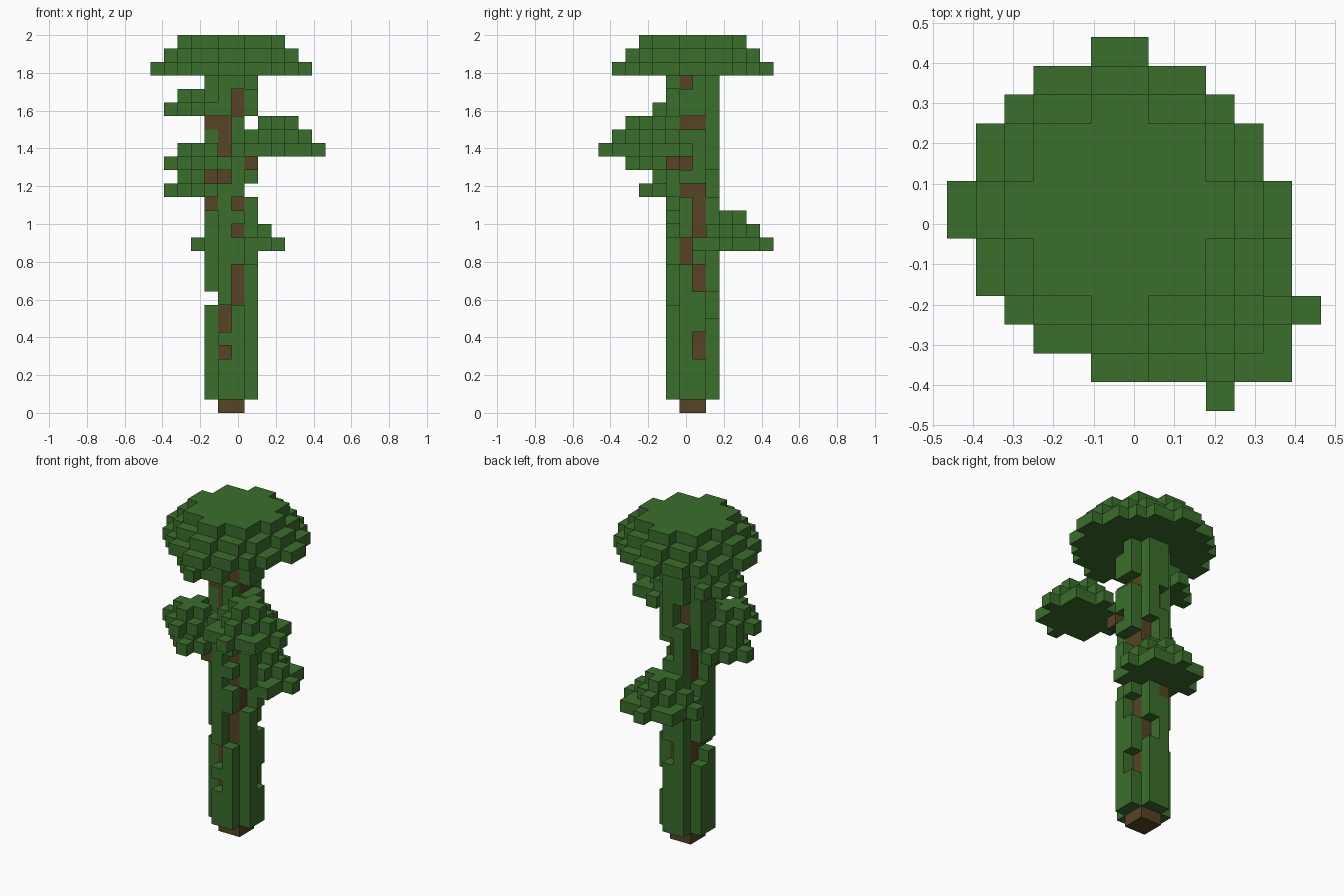
import bpy
import bmesh
from mathutils import Vector

if "Cube" in bpy.data.objects:
    bpy.data.objects.remove(bpy.data.objects["Cube"], do_unlink=True)

U = 2 / 28            # block size
TOP = 25              # layer where the crown begins


def material(name, colour):
    mat = bpy.data.materials.new(name)
    mat.use_nodes = True
    mat.diffuse_color = colour
    mat.node_tree.nodes["Principled BSDF"].inputs["Base Color"].default_value = colour
    return mat


leaf = material("leaf green", (0.043, 0.156, 0.025, 1))
bark = material("bark brown", (0.092, 0.056, 0.018, 1))


def disc(cx, cy, k, r):
    """Round layer of blocks centred on one block."""
    span = range(-r, r + 1)
    return {(cx + a, cy + b, k) for a in span for b in span if a * a + b * b <= r * r}


def crown_disc(k, r):
    """Round layer centred on the middle of the two by two trunk."""
    return {(i, j, k) for i in range(13) for j in range(13)
            if (i - 5.5) ** 2 + (j - 6.5) ** 2 <= r * r + r + 1}


def cluster(cx, cy, k, r):
    """Stack of shrinking leaf layers at a branch end."""
    return set().union(*(disc(cx, cy, k + n, r - n) for n in range(r)))


def vine(i, j, gaps):
    """Vertical strip of blocks with missing layers."""
    return {(i, j, k) for k in range(1, TOP) if k not in gaps}


# Wood
trunk = {(i, j, k) for i in (5, 6) for j in (6, 7) for k in range(TOP)}
branches = {(5, 8, 11), (4, 5, 15), (4, 5, 17), (7, 5, 18), (4, 6, 21)}

# Foliage
crown = crown_disc(TOP, 5) | crown_disc(TOP + 1, 4) | crown_disc(TOP + 2, 3)
vines = set().union(
    vine(5, 5, (4, 6, 7, 17, 19, 20, 21)),
    vine(6, 5, (8, 9, 10, 13, 15, 22, 23)),
    vine(7, 6, (11, 12, 16, 18, 21, 24)),
    vine(7, 7, (4, 5, 9, 10, 13, 14, 15, 16, 21)),
    vine(4, 6, (8, 21)),
    vine(4, 7, (7, 8, 14, 15, 16)),
    vine(5, 8, (19, 20)),
    vine(6, 8, (7, 8, 16, 17)))

parts = [
    ("trunk", trunk, bark),
    ("branch_stubs", branches, bark),
    ("crown", crown, leaf),
    ("back_leaf_cluster", cluster(6, 9, 12, 3), leaf),
    ("front_leaf_cluster", cluster(9, 3, 19, 3), leaf),
    ("lower_side_leaf_cluster", cluster(3, 5, 16, 2), leaf),
    ("middle_side_leaf_cluster", cluster(3, 4, 18, 2), leaf),
    ("upper_side_leaf_cluster", cluster(3, 6, 22, 2), leaf),
    ("vines", vines, leaf),
]
solid = set().union(*(blocks for _, blocks, _ in parts))


def build(name, blocks, mat):
    """Mesh of the exposed block sides."""
    bm = bmesh.new()
    for block in sorted(blocks):
        centre = Vector(block) - Vector((6, 6, -0.5))
        for axis in range(3):
            for sign in (-1, 1):
                normal = Vector((0, 0, 0))
                normal[axis] = sign
                if tuple(int(c + n) for c, n in zip(block, normal)) in solid:
                    continue
                side = Vector((0, 0, 0))
                side[(axis + 1) % 3] = 1
                up = normal.cross(side)
                corners = (-side - up, side - up, side + up, up - side)
                bm.faces.new([bm.verts.new((centre + (normal + c) / 2) * U)
                              for c in corners])
    bmesh.ops.remove_doubles(bm, verts=bm.verts, dist=U / 100)
    mesh = bpy.data.meshes.new(name)
    bm.to_mesh(mesh)
    bm.free()
    mesh.materials.append(mat)
    bpy.context.collection.objects.link(bpy.data.objects.new(name, mesh))


# Earlier parts keep any block they share with later ones
used = set()
for name, blocks, mat in parts:
    build(name, blocks - used, mat)
    used |= blocks
